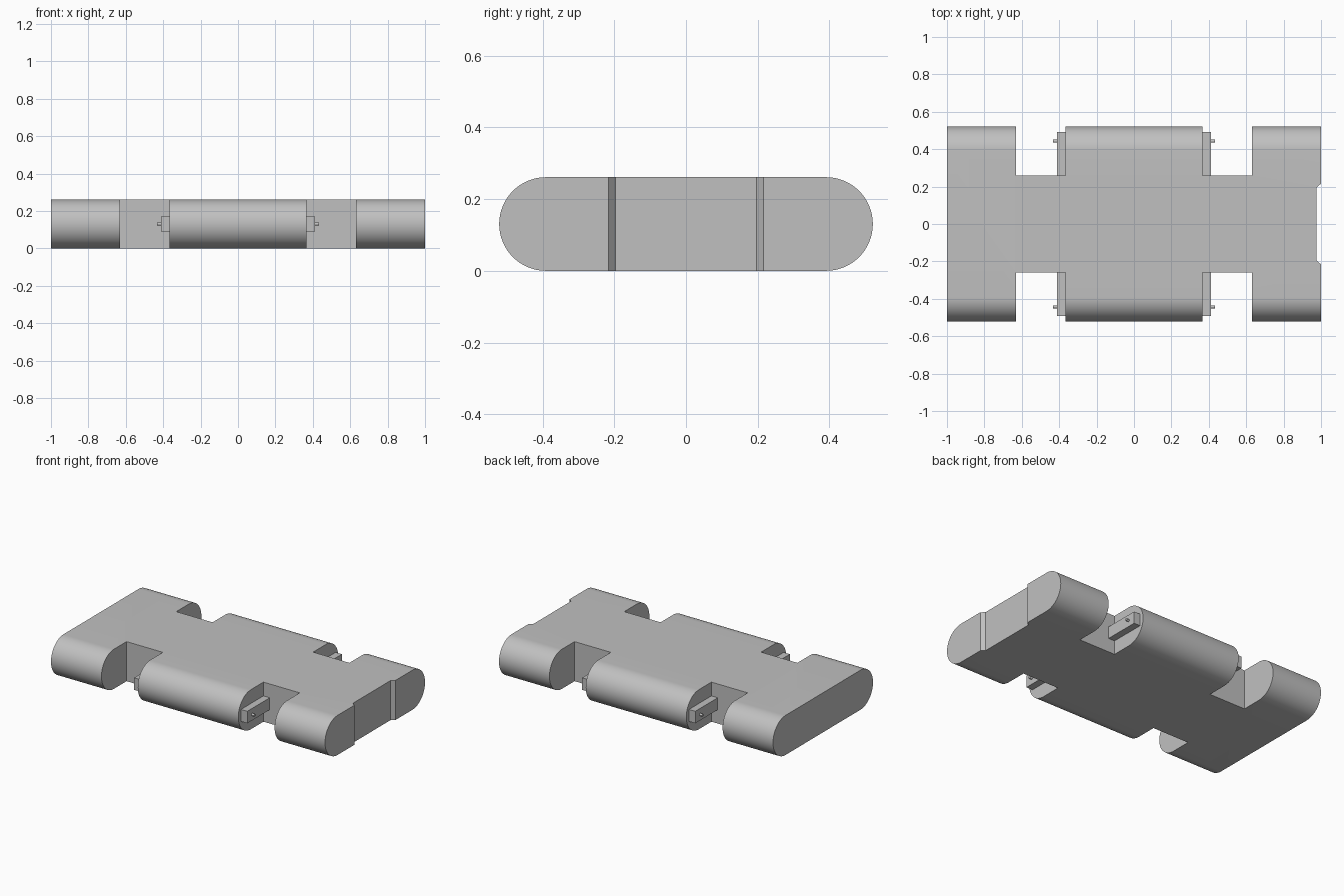
import bpy, bmesh, math
from mathutils import Matrix

default = bpy.data.objects.get("Cube")
if default:
    bpy.data.objects.remove(default, do_unlink=True)

HALF_X, HALF_Y, RADIUS = 1.0, 0.521, 0.1305
NOTCH_IN, NOTCH_OUT, NOTCH_Y = 0.367, 0.632, 0.259

grey = bpy.data.materials.new("plain grey")
grey.use_nodes = True
colour = (0.53, 0.53, 0.53, 1)
grey.diffuse_color = colour
grey.node_tree.nodes["Principled BSDF"].inputs["Base Color"].default_value = colour


def make_object(name, bm):
    bmesh.ops.recalc_face_normals(bm, faces=bm.faces)
    mesh = bpy.data.meshes.new(name)
    bm.to_mesh(mesh)
    bm.free()
    mesh.materials.append(grey)
    obj = bpy.data.objects.new(name, mesh)
    bpy.context.collection.objects.link(obj)
    return obj


def prism(name, outline, direction):
    """Extrude a closed outline along a direction."""
    bm = bmesh.new()
    face = bm.faces.new([bm.verts.new(p) for p in outline])
    new = bmesh.ops.extrude_face_region(bm, geom=[face])["geom"]
    verts = [g for g in new if isinstance(g, bmesh.types.BMVert)]
    bmesh.ops.translate(bm, verts=verts, vec=direction)
    return make_object(name, bm)


def box(name, x, y, z):
    x, y = sorted(x), sorted(y)
    outline = [(x[0], y[0], z[0]), (x[1], y[0], z[0]),
               (x[1], y[1], z[0]), (x[0], y[1], z[0])]
    return prism(name, outline, (0, 0, z[1] - z[0]))


def smooth(obj):
    bpy.ops.object.select_all(action='DESELECT')
    obj.select_set(True)
    bpy.context.view_layer.objects.active = obj
    bpy.ops.object.shade_smooth_by_angle(angle=math.radians(30))


def cut(target, cutter):
    cutter.hide_render = True
    mod = target.modifiers.new("cut", 'BOOLEAN')
    mod.operation = 'DIFFERENCE'
    mod.solver = 'EXACT'
    mod.object = cutter
    bpy.ops.object.select_all(action='DESELECT')
    target.select_set(True)
    bpy.context.view_layer.objects.active = target
    bpy.ops.object.modifier_apply(modifier=mod.name)
    bpy.data.objects.remove(cutter, do_unlink=True)


# Slab with half-round front and back edges
STEPS = 32
profile = []
for side in (1, -1):
    for i in range(STEPS + 1):
        a = math.pi * i / STEPS
        profile.append((-HALF_X,
                        side * (HALF_Y - RADIUS + RADIUS * math.sin(a)),
                        RADIUS - side * RADIUS * math.cos(a)))
body = prism("body", profile, (2 * HALF_X, 0, 0))

# Four side notches
for sx in (1, -1):
    for sy in (1, -1):
        cut(body, box("notch_cutter", (sx * NOTCH_IN, sx * NOTCH_OUT),
                      (sy * NOTCH_Y, sy * 0.7), (-0.1, 0.4)))

# Shallow recess with sloped sides in the left end
recess = [(0.977, -0.196, -0.1), (1.023, -0.236, -0.1),
          (1.023, 0.236, -0.1), (0.977, 0.196, -0.1)]
cut(body, prism("recess_cutter", recess, (0, 0, 0.5)))
smooth(body)

# Brackets and pins on the inner wall of each notch
for sx, x_name in ((1, "left"), (-1, "right")):
    for sy, y_name in ((1, "back"), (-1, "front")):
        box(f"{y_name}_{x_name}_bracket", (sx * 0.36, sx * 0.413),
            (sy * 0.25, sy * 0.493), (0.091, 0.17))
        bm = bmesh.new()
        bmesh.ops.create_cone(
            bm, cap_ends=True, segments=24, radius1=0.008, radius2=0.008,
            depth=0.03,
            matrix=Matrix.Translation((sx * 0.418, sy * 0.443, RADIUS))
            @ Matrix.Rotation(math.pi / 2, 4, 'Y'))
        smooth(make_object(f"{y_name}_{x_name}_pin", bm))
